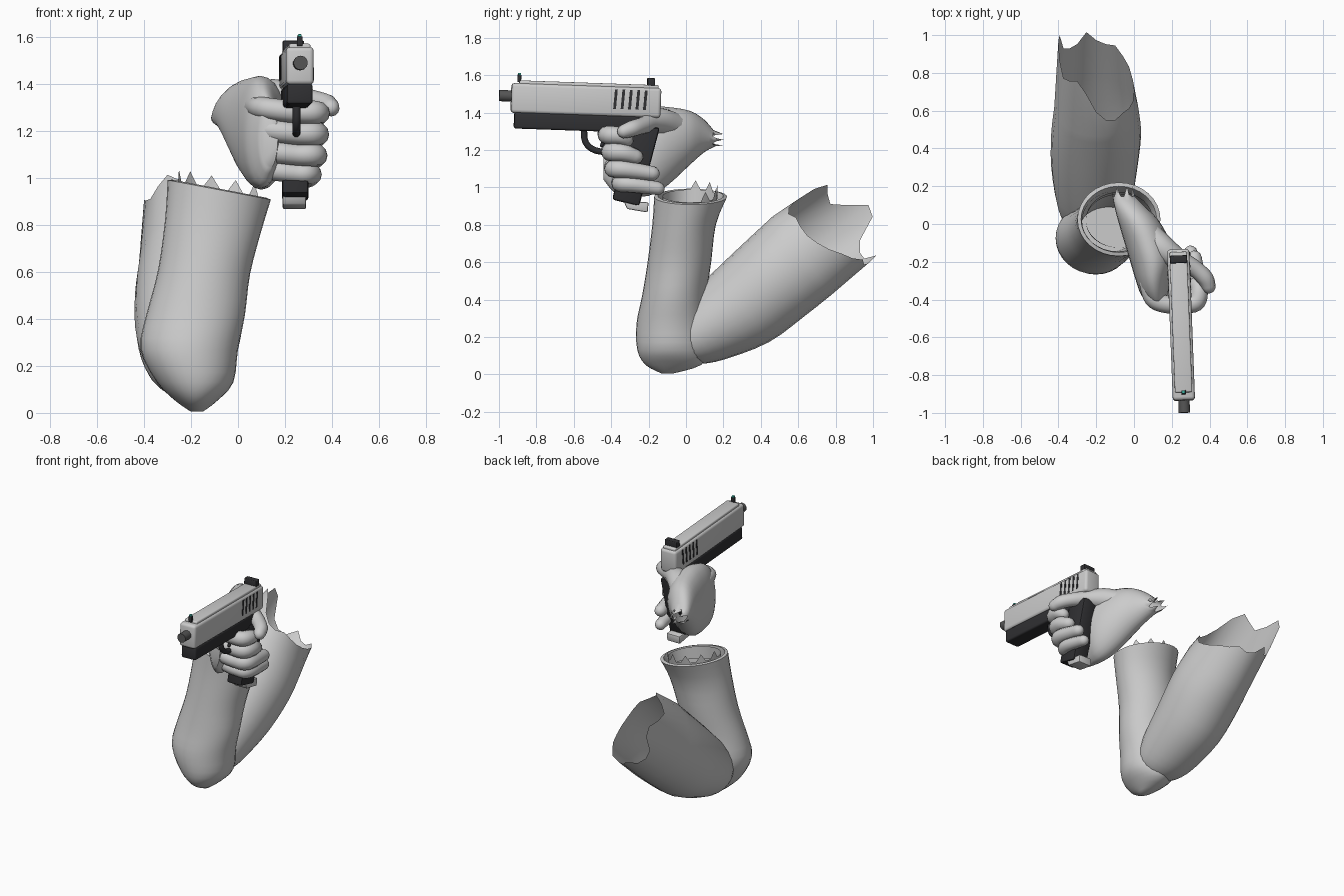
import bpy, bmesh, math
from mathutils import Vector, Matrix

if "Cube" in bpy.data.objects:
    bpy.data.objects.remove(bpy.data.objects["Cube"])

dark = bpy.data.materials.new("dark_metal")
dark.diffuse_color = (0.03, 0.03, 0.033, 1)
dark.use_nodes = True
dark.node_tree.nodes["Principled BSDF"].inputs["Base Color"].default_value = dark.diffuse_color
barrel_grey = bpy.data.materials.new("barrel_grey")
barrel_grey.diffuse_color = (0.09, 0.09, 0.09, 1)
barrel_grey.use_nodes = True
barrel_grey.node_tree.nodes["Principled BSDF"].inputs["Base Color"].default_value = barrel_grey.diffuse_color
teal = bpy.data.materials.new("teal_dot")
teal.diffuse_color = (0.05, 0.5, 0.4, 1)
teal.use_nodes = True
teal.node_tree.nodes["Principled BSDF"].inputs["Base Color"].default_value = teal.diffuse_color
# the pistol is turned and pitched slightly
GUN = (Matrix.Translation((0.249, -0.535, 1.47)) @ Matrix.Rotation(math.radians(2.2), 4, 'Z')
       @ Matrix.Rotation(math.radians(-2), 4, 'X'))


def finish(name, bm, mat=None, angle=40):
    bmesh.ops.recalc_face_normals(bm, faces=bm.faces)
    me = bpy.data.meshes.new(name)
    bm.to_mesh(me)
    bm.free()
    ob = bpy.data.objects.new(name, me)
    bpy.context.collection.objects.link(ob)
    if mat:
        me.materials.append(mat)
    bpy.ops.object.select_all(action='DESELECT')
    ob.select_set(True)
    bpy.context.view_layer.objects.active = ob
    bpy.ops.object.shade_smooth_by_angle(angle=math.radians(angle))
    return ob


def spline(keys, n):
    """Catmull-Rom through tuples of any length."""
    out = []
    for i in range(len(keys) - 1):
        p = [keys[max(0, min(len(keys) - 1, i + k))] for k in (-1, 0, 1, 2)]
        for s in range(n):
            t = s / n
            out.append([b + 0.5 * t * (c - a + t * (2*a - 5*b + 4*c - d + t * (3*(b - c) + d - a)))
                        for a, b, c, d in zip(*p)])
    return out + [list(keys[-1])]


def loft(name, rings, cap0=True, cap1=True, mat=None, angle=60):
    bm = bmesh.new()
    rows = [[bm.verts.new(p) for p in r] for r in rings]
    n = len(rows[0])
    for a, b in zip(rows, rows[1:]):
        for i in range(n):
            bm.faces.new((a[i], a[(i + 1) % n], b[(i + 1) % n], b[i]))
    if cap0:
        bm.faces.new(rows[0])
    if cap1:
        bm.faces.new(rows[-1])
    return finish(name, bm, mat, angle)


def ellipse(c, u, v, n=24):
    return [Vector(c) + Vector(u) * math.cos(2 * math.pi * i / n)
            + Vector(v) * math.sin(2 * math.pi * i / n) for i in range(n)]


def tube(name, keys, up=(0, 0, 1), seg=12, mat=None):
    """Keys are x, y, z, radius; ends are rounded."""
    pts = spline(keys, 5)
    P = [Vector(p[:3]) for p in pts]
    rings = []
    for i, c in enumerate(P):
        t = (P[min(i + 1, len(P) - 1)] - P[max(i - 1, 0)]).normalized()
        u = t.cross(Vector(up)).normalized()
        w = u.cross(t)
        r = pts[i][3]
        if i == 0 or i == len(P) - 1:
            s = -1 if i == 0 else 1
            dome = [ellipse(c + t * s * r * math.sin(a), u * r * math.cos(a), w * r * math.cos(a), seg)
                    for a in (0, 0.5, 1.0, 1.4)]
            rings += dome[::s]
        else:
            rings.append(ellipse(c, u * r, w * r, seg))
    return loft(name, rings, mat=mat)


def box(name, x, y, z, bevel=0.0, mat=None, slant=0.0):
    bm = bmesh.new()
    bmesh.ops.create_cube(bm, size=1)
    for v in bm.verts:
        v.co = [a[0] + (k + 0.5) * (a[1] - a[0]) for k, a in zip(v.co, (x, y, z))]
        v.co.y += slant * (v.co.z - z[0])
    if bevel:
        bmesh.ops.bevel(bm, geom=bm.edges[:], offset=bevel, segments=3, profile=0.5, affect='EDGES')
    bm.transform(GUN)
    return finish(name, bm, mat)


def prism(name, pts, x0, x1, bevel, mat=None):
    bm = bmesh.new()
    f = bm.faces.new([bm.verts.new((x0, y, z)) for y, z in pts])
    r = bmesh.ops.extrude_face_region(bm, geom=[f])
    for v in r["geom"]:
        if isinstance(v, bmesh.types.BMVert):
            v.co.x = x1
    bmesh.ops.bevel(bm, geom=bm.edges[:], offset=bevel, segments=2, profile=0.5, affect='EDGES')
    return finish(name, bm, mat)


# forearm sleeve: z, x min, x max, y min, y max, then rolled inwards at the open top
fore = [(0.005, -.2, -.15, -.13, -.07), (0.05, -.265, -.09, -.215, .08), (0.13, -.345, -.02, -.26, .11),
        (0.27, -.415, .0, -.265, .115), (0.42, -.39, .03, -.235, .11), (0.6, -.34, .052, -.205, .135),
        (0.8, -.31, .1, -.18, .16), (0.95, -.30, .14, -.17, .22)]
def fore_ring(z, x0, x1, y0, y1):
    tilt = 0.19 * max(0, (z - 0.5) / 0.45)
    r = ellipse(((x0+x1)/2, (y0+y1)/2, z), ((x1-x0)/2, 0, 0), (0, (y1-y0)/2, 0), 32)
    for p in r:
        p.z -= tilt * (p.x + 0.08)
    return r
rings = [fore_ring(*k) for k in spline(fore, 3)]
rings += [fore_ring(.955, -.28, .12, -.15, .2), fore_ring(.9, -.275, .10, -.145, .175),
          fore_ring(.5, -.29, .02, -.15, .09)]
loft("forearm", rings)

# torn inner cuff with spikes towards the back
inner = [fore_ring(z, -.255, .085 + g, -.125, .155 + g) for z, g in ((.87, 0), (.955, .015))]
for i, p in enumerate(inner[1]):
    if i % 3 == 0 and p.y > .04:
        p.z += 0.05
loft("torn_cuff", inner, False, False, angle=30)

# upper arm: x, y, z, half width, half depth; ragged open end
D, N = Vector((0, .8, .6)), Vector((0, -.6, .8))
upper = [(-.19, -.06, .13, .08, .08), (-.2, .0, .165, .15, .135), (-.21, .1, .235, .195, .19),
         (-.21, .3, .365, .228, .24), (-.2, .48, .515, .238, .255), (-.2, .62, .635, .222, .262)]
rings = [ellipse(k[:3], (k[3], 0, 0), N * k[4]) for k in spline(upper, 3)]
# cut offsets along the arm, counter-clockwise from the right
rim = [-.05, -.07, -.07, -.06, -.08, -.06, .0, .11, .18, .15, .13, .2,
       .29, .27, .14, .1, .1, .16, .1, .08, .09, .05, .02, -.02]
end = ellipse((-.2, .743, .733), (.2, 0, 0), N * .25)
for p, o in zip(end, rim):
    p += D * o
loft("upper_arm", rings + [end], True, False)

# palm: y, x min, x max, z min, z max, with a torn wrist
palm = [(.16, -.115, -.01, 1.22, 1.29), (.1, -.105, .05, 1.19, 1.36), (.02, -.085, .13, 1.12, 1.41),
        (-.1, -.05, .195, 1.01, 1.43), (-.2, -.02, .215, .955, 1.435), (-.3, .01, .19, .955, 1.415),
        (-.38, .04, .18, .97, 1.37), (-.44, .095, .17, 1.04, 1.31)]
rings = [ellipse(((k[1]+k[2])/2, k[0], (k[3]+k[4])/2), ((k[2]-k[1])/2, 0, 0), (0, 0, (k[4]-k[3])/2))
         for k in spline(palm, 3)]
for i, p in enumerate(rings[0]):
    p.y += (0.04, 0, -0.04, 0.0)[i % 4]
loft("palm", rings, False, True)

# fingers wrapped round the grip: height, front y, right x, tip y, radius
for nm, z, yf, xr, yt, r in (("index", 1.28, -.425, .345, -.32, .046), ("middle", 1.19, -.405, .34, -.27, .048),
                             ("ring", 1.1, -.39, .335, -.18, .046), ("little", 1.02, -.355, .315, -.15, .042)):
    tube(nm + "_finger", [(.07, yf + .12, z + .025, r * .95), (.1, yf + .03, z + .02, r),
                          (.17, yf, z + .01, r * 1.02), (.25, yf, z, r), (xr - .02, yf + .01, z, r * 1.08),
                          (xr, yf + .07, z - .005, r), (xr - .015, yt, z - .025, r * .85)])

# thumb over the back of the grip
tube("thumb", [(.08, -.06, 1.33, .07), (.15, -.13, 1.35, .072), (.24, -.19, 1.345, .055),
               (.32, -.235, 1.33, .045), (.375, -.285, 1.315, .044), (.395, -.33, 1.3, .038)])

# pistol slide, frame, sights
box("slide", (-.059, .059), (-.4, .4), (-.085, .075), .018)
box("slide_top", (-.046, .046), (-.36, .385), (.05, .09), .008)
box("frame", (-.054, .054), (-.38, .37), (-.168, -.08), .012, dark)
box("rear_sight", (-.045, .045), (.325, .365), (.08, .127), .005, dark)
box("front_sight", (-.012, .012), (-.37, -.35), (.08, .12), .002, dark)
box("front_sight_dot", (-.008, .008), (-.368, -.352), (.118, .13), .002, teal)
for i in range(5):
    y = .145 + i * .04
    for s in (-1, 1):
        box("serration", (s * .058 - .003, s * .058 + .003), (y, y + .015), (-.045, .06), 0, dark, .06)

# barrel
bm = bmesh.new()
bmesh.ops.create_cone(bm, cap_ends=True, segments=24, radius1=.03, radius2=.03, depth=.2,
                      matrix=GUN @ Matrix.Translation((0, -.365, .005)) @ Matrix.Rotation(math.pi / 2, 4, 'X'))
finish("barrel", bm, barrel_grey)

# grip, magazine base, trigger and guard
prism("grip", [(-.14, 1.32), (-.30, 1.32), (-.395, .935), (-.25, .90)], .187, .3, .014, dark)
prism("magazine_base", [(-.335, .93), (-.2, .92), (-.205, .866), (-.315, .885)], .19, .29, .008)
tube("trigger_guard", [(.25, -.545, 1.33, .017), (.25, -.54, 1.25, .017), (.249, -.5, 1.205, .017),
                       (.248, -.43, 1.19, .017), (.246, -.33, 1.2, .017)], up=(1, 0, 0), mat=dark)
tube("trigger", [(.247, -.42, 1.33, .012), (.247, -.43, 1.27, .012), (.247, -.45, 1.225, .01)],
     up=(1, 0, 0), seg=8, mat=dark)
